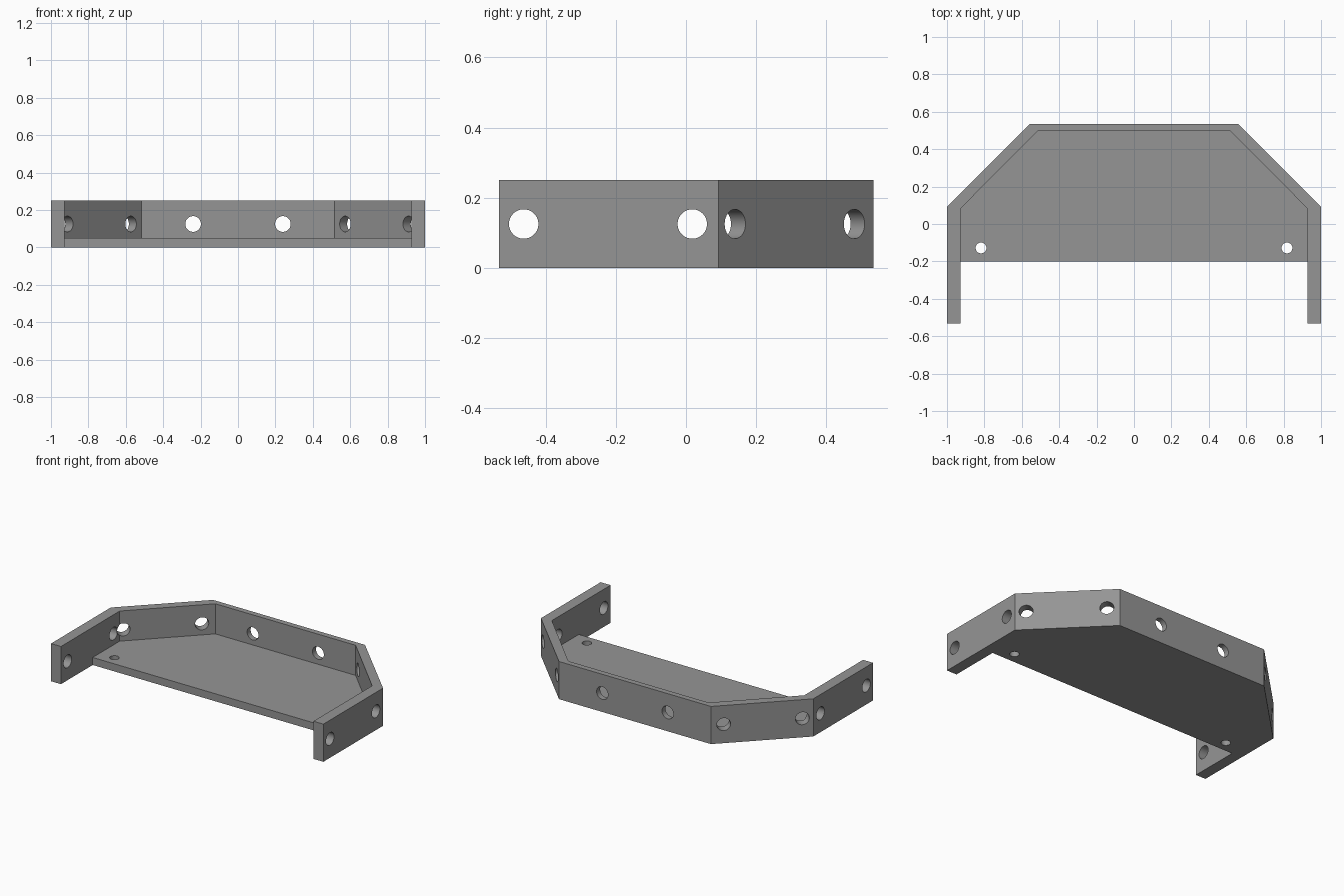
import bpy, bmesh, math
from mathutils import Matrix, Vector

if "Cube" in bpy.data.objects:
    bpy.data.objects.remove(bpy.data.objects["Cube"])

grey = bpy.data.materials.new("grey")
grey.diffuse_color = (0.3, 0.3, 0.3, 1)
grey.use_nodes = True
grey.node_tree.nodes["Principled BSDF"].inputs["Base Color"].default_value = grey.diffuse_color


def make_object(name, bm):
    bmesh.ops.recalc_face_normals(bm, faces=bm.faces)
    mesh = bpy.data.meshes.new(name)
    bm.to_mesh(mesh)
    bm.free()
    mesh.materials.append(grey)
    obj = bpy.data.objects.new(name, mesh)
    bpy.context.collection.objects.link(obj)
    return obj


def prism(name, outline, z0, z1):
    """Extrude a flat outline from z0 to z1."""
    bm = bmesh.new()
    face = bm.faces.new([bm.verts.new((x, y, z0)) for x, y in outline])
    top = bmesh.ops.extrude_face_region(bm, geom=[face])["geom"]
    verts = [g for g in top if isinstance(g, bmesh.types.BMVert)]
    bmesh.ops.translate(bm, verts=verts, vec=(0, 0, z1 - z0))
    return make_object(name, bm)


def drill(centre, direction, radius, depth=0.24):
    """Round cutter centred on a wall or floor."""
    bm = bmesh.new()
    turn = Vector((0, 0, 1)).rotation_difference(Vector(direction)).to_matrix().to_4x4()
    bmesh.ops.create_cone(bm, cap_ends=True, segments=40, radius1=radius,
                          radius2=radius, depth=depth,
                          matrix=Matrix.Translation(centre) @ turn)
    return make_object("hole_cutter", bm)


def cut(target, cutter):
    mod = target.modifiers.new("cut", "BOOLEAN")
    mod.operation = "DIFFERENCE"
    mod.solver = "EXACT"
    mod.object = cutter
    bpy.context.view_layer.objects.active = target
    bpy.ops.object.modifier_apply(modifier=mod.name)
    bpy.data.objects.remove(cutter)


# Solid block with chamfered back corners
tray = prism("bracket_tray", [(-1, -0.533), (1, -0.533), (1, 0.093), (0.558, 0.535),
                              (-0.558, 0.535), (-1, 0.093)], 0, 0.25)

# Pocket above the floor, then the open notch between the two arms
cut(tray, prism("pocket_cutter", [(-0.927, -0.8), (0.927, -0.8), (0.927, 0.083),
                                  (0.515, 0.498), (-0.515, 0.498), (-0.927, 0.083)],
          0.05, 0.5))
cut(tray, prism("notch_cutter", [(-0.927, -0.8), (0.927, -0.8), (0.927, -0.2),
                                 (-0.927, -0.2)], -0.2, 0.5))

# Bolt holes in the arms, angled walls, back wall and floor
for s in (-1, 1):
    for y in (-0.463, 0.018):
        cut(tray, drill((s * 0.96, y, 0.125), (1, 0, 0), 0.042))
    for y in (0.14, 0.48):
        cut(tray, drill((s * (1.07 - y), y - 0.023, 0.125), (s, 1, 0), 0.042))
    cut(tray, drill((s * 0.24, 0.517, 0.125), (0, 1, 0), 0.042))
    cut(tray, drill((s * 0.818, -0.128, 0.025), (0, 0, 1), 0.029))

# Smooth hole walls with sharp edges
tray.select_set(True)
bpy.context.view_layer.objects.active = tray
bpy.ops.object.shade_smooth_by_angle(angle=math.radians(30))
